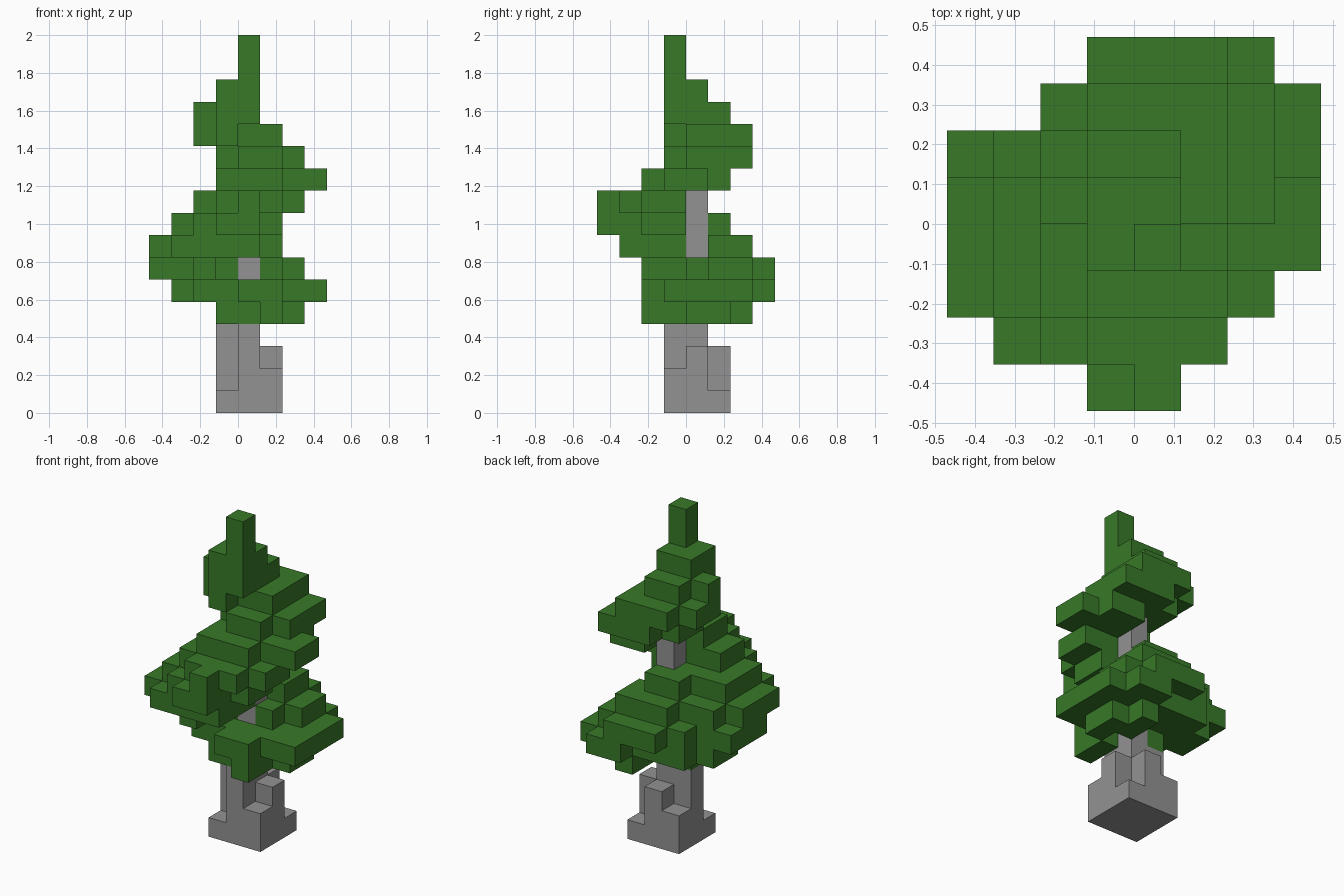
import bpy
import bmesh
from math import radians
from mathutils import Vector

cube = bpy.data.objects.get("Cube")
if cube:
    bpy.data.objects.remove(cube, do_unlink=True)

UNIT = 2 / 17  # edge length of one block


def make_material(name, colour):
    material = bpy.data.materials.new(name)
    material.use_nodes = True
    material.diffuse_color = colour
    material.node_tree.nodes["Principled BSDF"].inputs["Base Color"].default_value = colour
    return material


def fill(cells, z_from, z_to, *areas):
    """Add blocks for each area (x from, x to, y from, y to) between two heights."""
    for x0, x1, y0, y1 in areas:
        cells.update((x, y, z)
                     for x in range(x0, x1)
                     for y in range(y0, y1)
                     for z in range(z_from, z_to))


def build_blocks(name, cells, solid, material):
    """Make the outer skin of a group of blocks, merging coplanar squares."""
    bm = bmesh.new()
    for cell in sorted(cells):
        centre = Vector(cell) + Vector((0.5, 0.5, 0.5))
        for axis in range(3):
            for sign in (-1, 1):
                normal = Vector((0, 0, 0))
                normal[axis] = sign
                neighbour = tuple(int(c + n) for c, n in zip(cell, normal))
                if neighbour in solid:
                    continue
                side = Vector((0, 0, 0))
                side[(axis + 1) % 3] = 1
                other = normal.cross(side)
                corners = [(-1, -1), (1, -1), (1, 1), (-1, 1)]
                bm.faces.new([
                    bm.verts.new((centre + (normal + side * a + other * b) / 2) * UNIT)
                    for a, b in corners])
    bmesh.ops.remove_doubles(bm, verts=bm.verts[:], dist=UNIT / 100)
    bmesh.ops.dissolve_limit(bm, angle_limit=radians(1),
                             verts=bm.verts[:], edges=bm.edges[:])
    mesh = bpy.data.meshes.new(name)
    bm.to_mesh(mesh)
    bm.free()
    mesh.materials.append(material)
    part = bpy.data.objects.new(name, mesh)
    bpy.context.collection.objects.link(part)


# Trunk: square foot, stepped roots, angled lower stem, thin upper stem
trunk = set()
fill(trunk, 0, 1, (-1, 2, -1, 2))
fill(trunk, 1, 2, (1, 2, -1, 1), (-1, 1, 1, 2))
fill(trunk, 2, 3, (1, 2, 0, 1), (0, 1, 1, 2))
fill(trunk, 1, 4, (-1, 1, 0, 1), (0, 1, -1, 0))
fill(trunk, 4, 11, (0, 1, 0, 1))

# Lower foliage, fanning to the back and sides
leaves = set()
fill(leaves, 4, 5, (-1, 2, -1, 0), (-1, 0, 0, 1), (1, 2, -2, -1),
     (2, 3, 0, 2), (1, 2, 1, 3))
fill(leaves, 5, 6, (0, 2, -2, 0), (2, 4, -1, 3), (-2, 2, -1, 3),
     (-3, -2, 0, 2), (1, 3, 3, 4))
fill(leaves, 6, 7, (-4, -2, -1, 2), (-2, -1, -2, 3), (-1, 2, 1, 4),
     (1, 2, 0, 1), (2, 3, 1, 3), (-1, 0, 0, 1))

# Middle foliage, sweeping around the side to the front
fill(leaves, 7, 8, (-4, -3, -2, 1), (-3, 1, -3, 0), (-3, 0, 0, 2),
     (-1, 2, 1, 3))
fill(leaves, 8, 9, (-3, -2, -2, 1), (-2, 1, -3, 0), (-2, 0, 0, 1),
     (-1, 1, -4, -3), (1, 2, -2, 0), (-1, 1, 1, 2))
fill(leaves, 9, 10, (0, 1, -4, -3), (-1, 2, -3, 0), (2, 3, -2, 0),
     (-2, -1, -2, 0))

# Upper foliage, turning to the back again
fill(leaves, 10, 11, (-1, 2, -2, -1), (-1, 4, -1, 0), (0, 4, 0, 1),
     (1, 3, 1, 2))
fill(leaves, 11, 12, (0, 2, -1, 0), (-1, 3, 0, 2), (0, 3, 2, 3))
fill(leaves, 12, 13, (-1, 0, -1, 0), (-1, 2, 0, 3), (-2, -1, 1, 2))

# Crown and tip
fill(leaves, 12, 14, (-2, -1, 0, 1))
fill(leaves, 13, 14, (-1, 1, -1, 2))
fill(leaves, 14, 15, (-1, 1, -1, 1))
fill(leaves, 15, 17, (0, 1, -1, 0))

leaves -= trunk
everything = leaves | trunk
build_blocks("trunk", trunk, everything,
             make_material("bark grey", (0.29, 0.29, 0.29, 1)))
build_blocks("foliage", leaves, everything,
             make_material("leaf green", (0.039, 0.19, 0.021, 1)))
